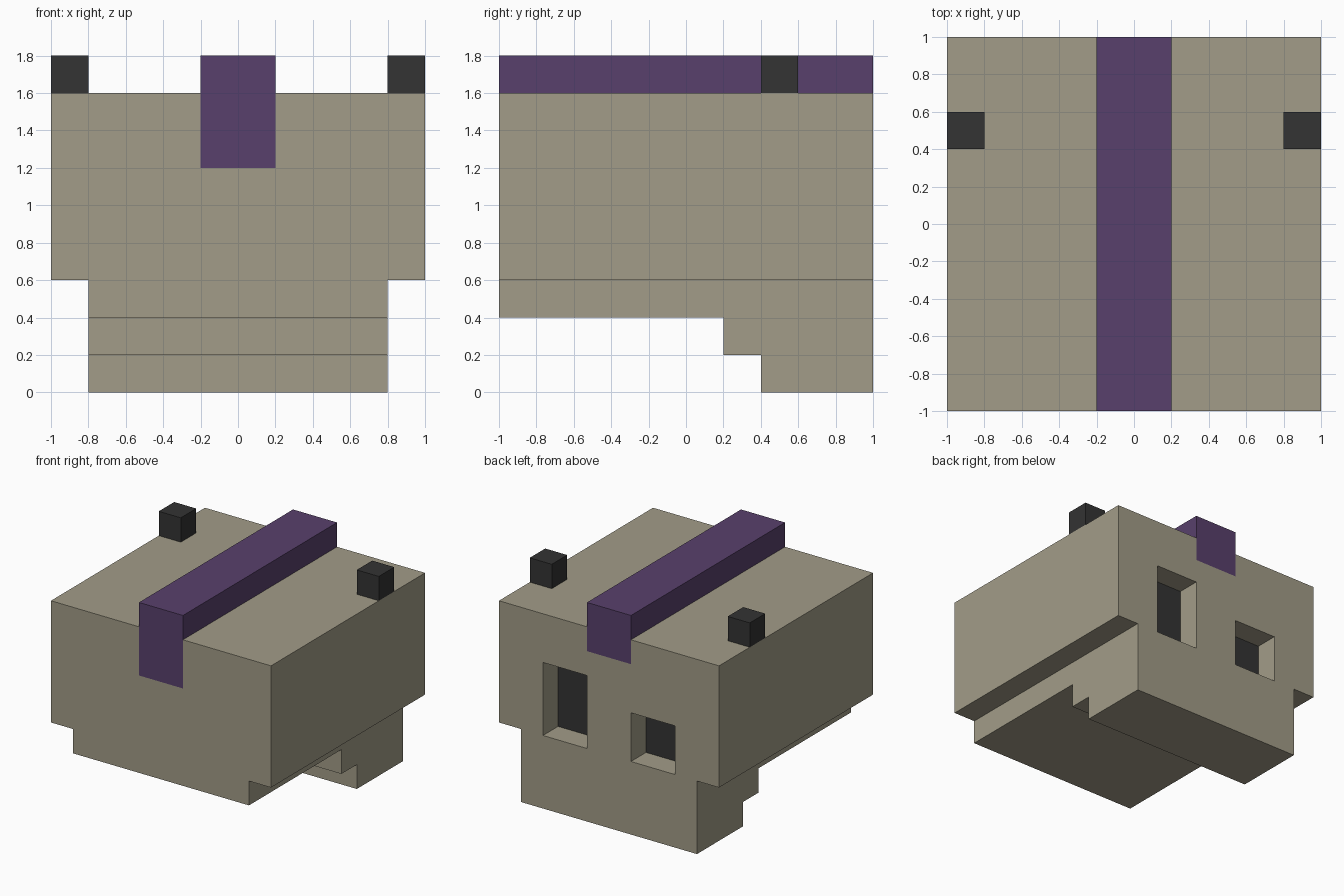
import bpy
import bmesh

default = bpy.data.objects.get("Cube")
if default:
    bpy.data.objects.remove(default, do_unlink=True)


def material(name, rgb):
    mat = bpy.data.materials.new(name)
    mat.use_nodes = True
    colour = (*rgb, 1.0)
    mat.diffuse_color = colour
    mat.node_tree.nodes["Principled BSDF"].inputs["Base Color"].default_value = colour
    return mat


bone = material("bone beige", (0.361, 0.333, 0.246))
purple = material("dusky purple", (0.098, 0.051, 0.150))
charcoal = material("charcoal", (0.033, 0.033, 0.033))


def extrude_side(name, profile, x0, x1, mat):
    """Extrude a (y, z) side profile from x0 to x1."""
    bm = bmesh.new()
    face = bm.faces.new([bm.verts.new((x0, y, z)) for y, z in profile])
    grown = bmesh.ops.extrude_face_region(bm, geom=[face])["geom"]
    verts = [v for v in grown if isinstance(v, bmesh.types.BMVert)]
    bmesh.ops.translate(bm, verts=verts, vec=(x1 - x0, 0, 0))
    bmesh.ops.recalc_face_normals(bm, faces=bm.faces)
    mesh = bpy.data.meshes.new(name)
    bm.to_mesh(mesh)
    bm.free()
    mesh.materials.append(mat)
    obj = bpy.data.objects.new(name, mesh)
    bpy.context.collection.objects.link(obj)
    return obj


def box(name, x, y, z, mat):
    corners = [(y[0], z[0]), (y[1], z[0]), (y[1], z[1]), (y[0], z[1])]
    return extrude_side(name, corners, x[0], x[1], mat)


def combine(target, tool, operation, keep=False):
    mod = target.modifiers.new(operation.lower(), "BOOLEAN")
    mod.operation = operation
    mod.solver = "EXACT"
    mod.object = tool
    bpy.context.view_layer.objects.active = target
    bpy.ops.object.modifier_apply(modifier=mod.name)
    if not keep:
        bpy.data.objects.remove(tool, do_unlink=True)


# Head block with the narrower stepped jaw beneath it
head = box("head", (-1, 1), (-1, 1), (0.6, 1.6), bone)
jaw_profile = [(-1, 0.4), (0.2, 0.4), (0.2, 0.2), (0.4, 0.2),
               (0.4, 0), (1, 0), (1, 0.8), (-1, 0.8)]
jaw = extrude_side("jaw", jaw_profile, -0.8, 0.8, bone)
combine(head, jaw, "UNION")

# Two sockets in the back, one taller, each with a dark rear panel
for side, x, top in (("left", (0.2, 0.6), 1.2), ("right", (-0.6, -0.2), 1.0)):
    cutter = box("socket_cutter", x, (0.8, 1.2), (0.6, top), bone)
    combine(head, cutter, "DIFFERENCE")
    box(side + "_socket_panel", x, (0.8, 0.805), (0.6, top), charcoal)

# Crest running front to back, folded flush into both end faces
crest_profile = [(-1, 1.2), (-0.8, 1.2), (-0.8, 1.6), (0.8, 1.6),
                 (0.8, 1.4), (1, 1.4), (1, 1.8), (-1, 1.8)]
crest = extrude_side("crest", crest_profile, -0.2, 0.2, purple)
combine(head, crest, "DIFFERENCE", keep=True)

# Small cubes on the outer top edges
for side, x in (("left", (0.8, 1)), ("right", (-1, -0.8))):
    box(side + "_top_stud", x, (0.4, 0.6), (1.6, 1.8), charcoal)
